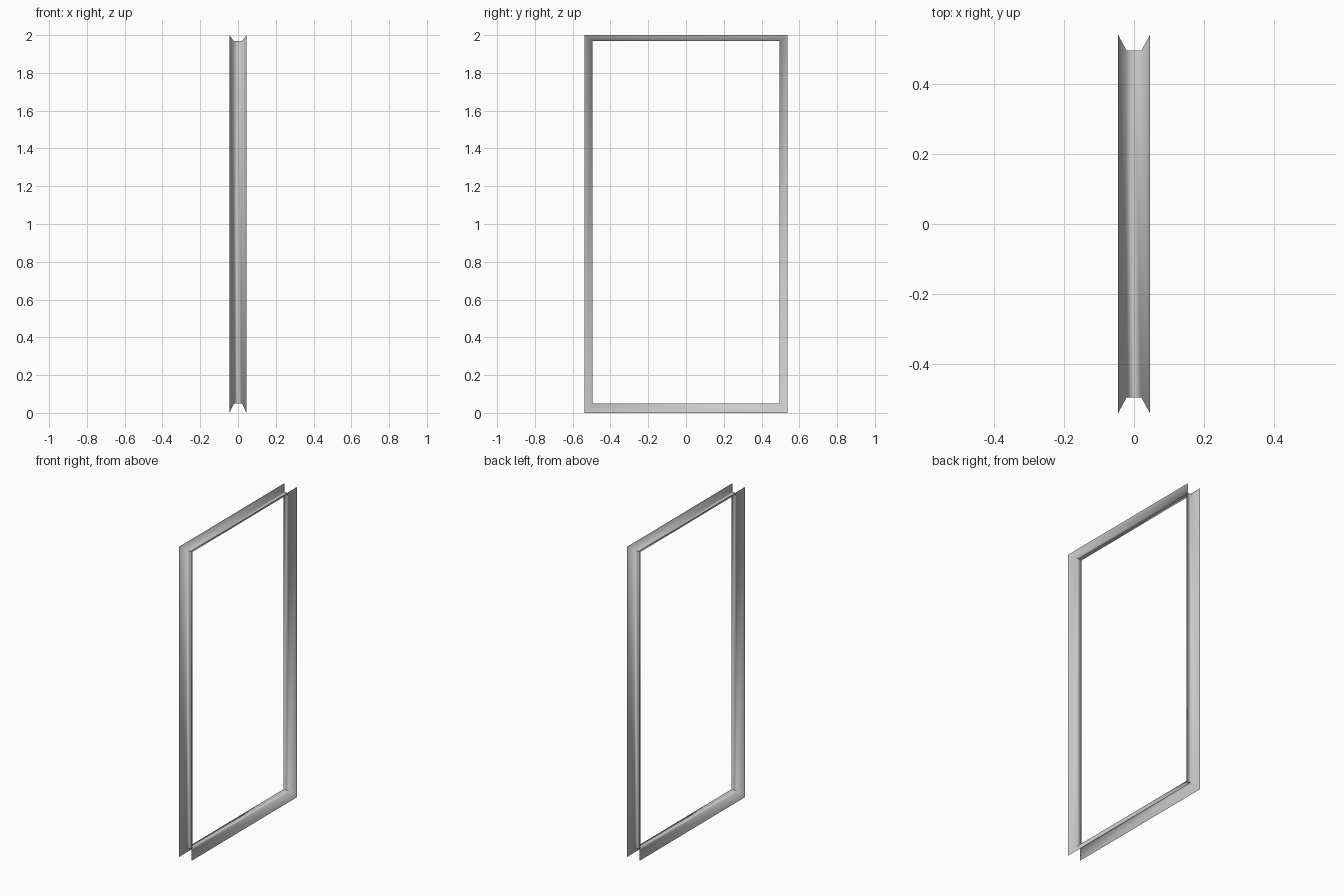
import bpy, bmesh, math

if "Cube" in bpy.data.objects:
    bpy.data.objects.remove(bpy.data.objects["Cube"])

# Sheet cross-section: (x, blend) where blend 0 = inner rim, 1 = flared outer rim
PROFILE = [(-0.045, 1), (-0.021, 0), (0, 0), (0.021, 0), (0.045, 1)]
# Rectangles as y half-width, bottom z, top z
INNER = (0.494, 0.05, 1.968)
OUTER = (0.538, 0.0, 2.0)


def ring(bm, x, blend):
    hy, z0, z1 = [a + (b - a) * blend for a, b in zip(INNER, OUTER)]
    return [bm.verts.new((x, y, z)) for y, z in
            ((-hy, z0), (hy, z0), (hy, z1), (-hy, z1))]


# Door frame: thin channel swept round a rectangle with mitred corners
bm = bmesh.new()
rings = [ring(bm, x, b) for x, b in PROFILE]
for a, b in zip(rings, rings[1:]):
    for i in range(4):
        j = (i + 1) % 4
        bm.faces.new((a[i], a[j], b[j], b[i]))
bmesh.ops.recalc_face_normals(bm, faces=bm.faces)
mesh = bpy.data.meshes.new("door_frame")
bm.to_mesh(mesh)
bm.free()
frame = bpy.data.objects.new("door_frame", mesh)
bpy.context.collection.objects.link(frame)

# Soften the bend between web and flanges, keep the corners sharp
bpy.context.view_layer.objects.active = frame
frame.select_set(True)
bpy.ops.object.shade_smooth_by_angle(angle=math.radians(66))
